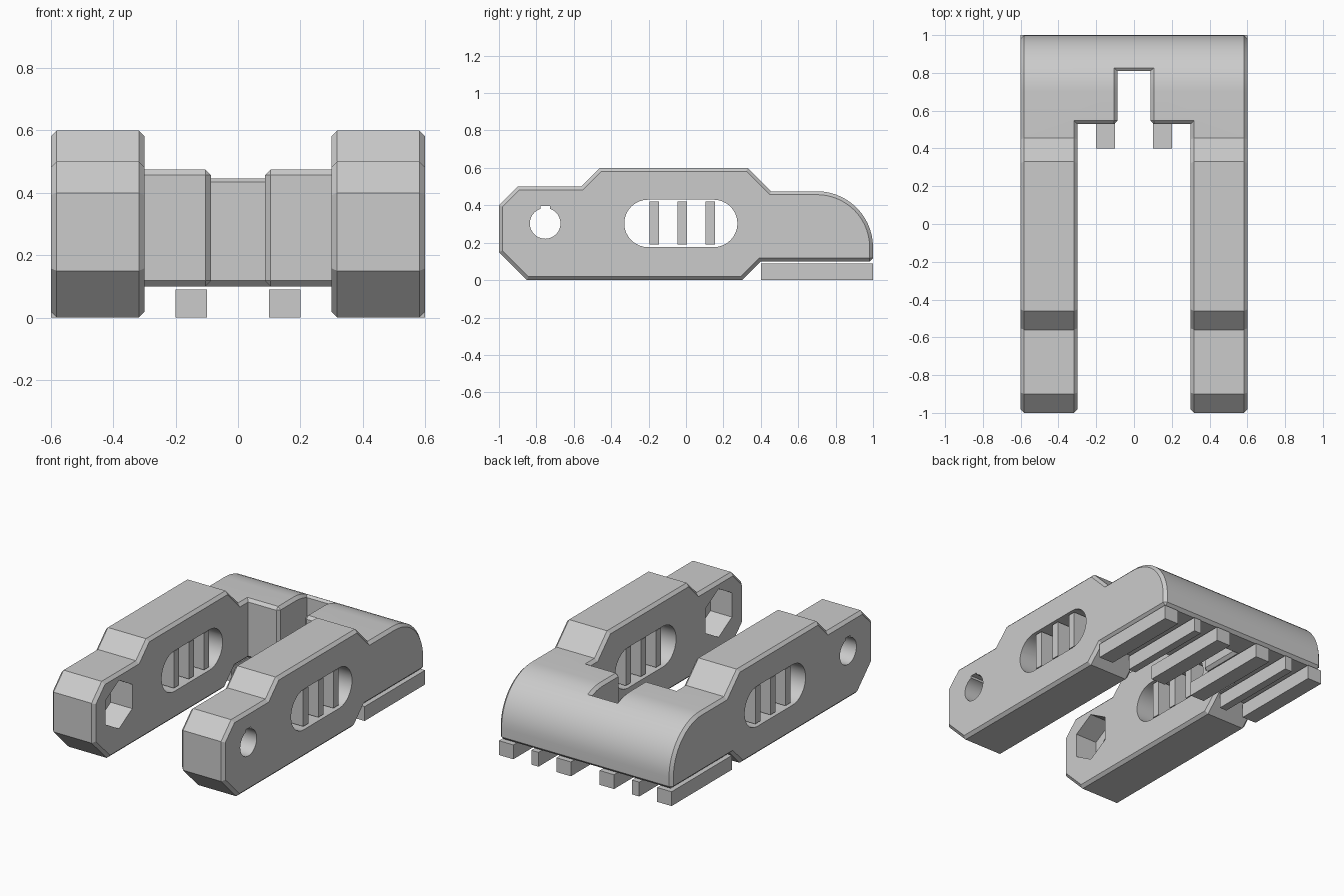
import bpy, bmesh
from math import sin, cos, pi, radians
from mathutils import Vector

cube = bpy.data.objects.get("Cube")
if cube:
    bpy.data.objects.remove(cube, do_unlink=True)

grey = bpy.data.materials.new("plain_grey")
grey.use_nodes = True
GREY = (0.6, 0.6, 0.6, 1)
grey.diffuse_color = GREY
grey.node_tree.nodes["Principled BSDF"].inputs["Base Color"].default_value = GREY


def prism(name, outline, lo, hi, axis="x"):
    """Extrude a flat outline along x (y,z points) or z (x,y points)."""
    def place(p, t):
        return (t, p[0], p[1]) if axis == "x" else (p[0], p[1], t)
    bm = bmesh.new()
    base = bm.faces.new([bm.verts.new(place(p, lo)) for p in outline])
    top = bmesh.ops.extrude_face_region(bm, geom=[base])["geom"]
    step = Vector(place((0, 0), hi - lo))
    bmesh.ops.translate(bm, vec=step, verts=[v for v in top if isinstance(v, bmesh.types.BMVert)])
    bmesh.ops.recalc_face_normals(bm, faces=bm.faces)
    mesh = bpy.data.meshes.new(name)
    bm.to_mesh(mesh)
    bm.free()
    mesh.materials.append(grey)
    obj = bpy.data.objects.new(name, mesh)
    bpy.context.collection.objects.link(obj)
    return obj


def select(obj):
    bpy.ops.object.select_all(action="DESELECT")
    obj.select_set(True)
    bpy.context.view_layer.objects.active = obj


def cut(obj, cutter):
    mod = obj.modifiers.new("cut", "BOOLEAN")
    mod.operation, mod.solver, mod.object = "DIFFERENCE", "EXACT", cutter
    select(obj)
    bpy.ops.object.modifier_apply(modifier=mod.name)
    bpy.data.objects.remove(cutter, do_unlink=True)


def ring(cy, cz, r, count, start=0.0):
    return [(cy + r * cos(start + 2 * pi * i / count),
             cz + r * sin(start + 2 * pi * i / count)) for i in range(count)]


def rect(a0, a1, b0, b1):
    return [(a0, b0), (a1, b0), (a1, b1), (a0, b1)]


# Side outline with a quarter-round back
STEPS = 14
arc = [(0.7 + 0.3 * sin(i * pi / 2 / STEPS), 0.175 + 0.3 * cos(i * pi / 2 / STEPS))
       for i in range(STEPS + 1)]
outline = [(-1, 0.15), (-1, 0.4), (-0.9, 0.5), (-0.56, 0.5), (-0.46, 0.6),
           (0.33, 0.6), (0.455, 0.475)] + arc + [(1, 0.1), (0.4, 0.1), (0.3, 0), (-0.85, 0)]
body = prism("forked_body", outline, -0.6, 0.6)

# Stepped gap between the arms
half = [(0.3, -1.5), (0.3, 0.53), (0.087, 0.53), (0.087, 0.81)]
cut(body, prism("gap_cutter", half + [(-x, y) for x, y in reversed(half)], -1, 1, "z"))

# Small chamfer on the outward square edges
bm = bmesh.new()
bm.from_mesh(body.data)
bmesh.ops.remove_doubles(bm, verts=bm.verts, dist=0.0001)
bmesh.ops.recalc_face_normals(bm, faces=bm.faces)
sharp = [e for e in bm.edges if len(e.link_faces) == 2
         and e.calc_face_angle_signed() > radians(60)]
bmesh.ops.bevel(bm, geom=sharp, offset=0.018, offset_type="OFFSET", segments=1,
                profile=0.5, affect="EDGES", clamp_overlap=False)
bm.to_mesh(body.data)
bm.free()

# Long rounded windows through both arms
R, CZ = 0.127, 0.303
window = [(0.148 + R * cos(a), CZ + R * sin(a)) for a in (-pi / 2 + i * pi / 16 for i in range(17))]
window += [(-0.203 - R * cos(a), CZ - R * sin(a)) for a in (-pi / 2 + i * pi / 16 for i in range(17))]
cut(body, prism("window_cutter", window, -1, 1))

# Bolt holes with a small notch, and hexagonal nut pockets inside
cut(body, prism("bolt_cutter", ring(-0.753, 0.303, 0.082, 32), -1, 1))
cut(body, prism("notch_cutter", rect(-0.778, -0.728, 0.32, 0.395), -1, 1))
cut(body, prism("nut_cutter", ring(-0.753, 0.303, 0.152, 6, pi / 2), -0.45, 0.45))

select(body)
bpy.ops.object.shade_smooth_by_angle(angle=radians(30))

# Window bars and floor rails, the same on both sides
for side, label in ((1, "left"), (-1, "right")):
    def span(a, b):
        return sorted((side * a, side * b))
    for i, y in enumerate((-0.17, -0.02, 0.13)):
        prism(f"{label}_window_bar_{i + 1}", rect(y - 0.025, y + 0.025, 0.19, 0.42), *span(0.31, 0.59))
    for part, a, b in (("inner", 0.1, 0.2), ("middle", 0.325, 0.375), ("outer", 0.5, 0.6)):
        prism(f"{label}_{part}_rail", rect(0.4, 1, 0, 0.09), *span(a, b))
